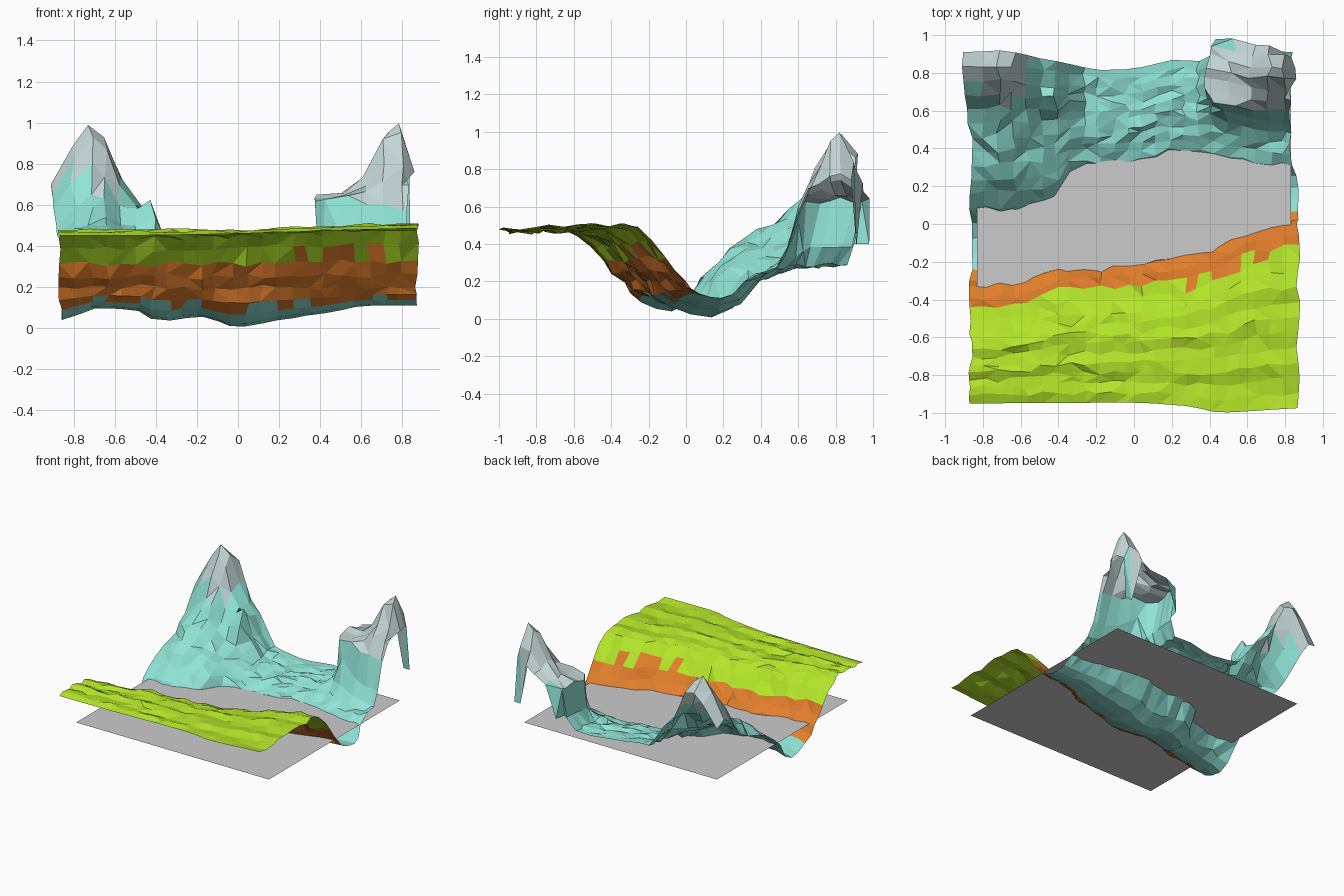
import bpy, bmesh, random
from math import exp, sin

if "Cube" in bpy.data.objects:
    bpy.data.objects.remove(bpy.data.objects["Cube"])
random.seed(4)

WATER = .2

def lerp(pts, v):
    """Piecewise linear profile lookup."""
    if v <= pts[0][0]:
        return pts[0][1]
    for (a, p), (b, q) in zip(pts, pts[1:]):
        if v <= b:
            return p + (q - p) * (v - a) / (b - a)
    return pts[-1][1]

def bump(x, y, cx, cy, r):
    return exp(-((x - cx) ** 2 + (y - cy) ** 2) / (r * r))

def material(name, rgb):
    m = bpy.data.materials.new(name)
    m.diffuse_color = (*rgb, 1)
    m.use_nodes = True
    m.node_tree.nodes["Principled BSDF"].inputs["Base Color"].default_value = m.diffuse_color
    return m

# Plan outlines: front edge, both shores, back edge, river bed depth
FRONT = [(-.86, -.95), (0, -.945), (.25, -.96), (.45, -1), (.86, -.975)]
SOUTH = [(-.86, -.33), (-.6, -.32), (-.4, -.23), (0, -.22), (.3, -.17), (.5, -.1), (.6, -.04), (.86, -.0)]
NORTH = [(-.86, .08), (-.6, .1), (-.45, .13), (-.38, .19), (-.31, .36), (-.2, .32), (0, .34),
         (.2, .4), (.4, .38), (.55, .34), (.86, .31)]
BACK = [(-.86, .91), (-.7, .92), (-.45, .87), (-.2, .815), (.0, .82), (.2, .87), (.38, .86),
        (.44, .97), (.52, 1.03), (.6, .95), (.86, .94)]
BED = [(-.86, .04), (-.7, .1), (-.5, .09), (-.38, .03), (-.2, .06), (0, .0), (.2, .04), (.4, .07), (.6, .11), (.86, .11)]
# Mountain profiles
LEFT_X = [(-.87, .55), (-.75, .97), (-.66, .97), (-.58, .66), (-.5, .45), (-.4, .3), (-.28, .05), (0, 0)]
LEFT_Y = [(.08, 0), (.2, .09), (.45, .22), (.6, .35), (.7, .53), (.8, .72), (.88, .72), (.93, .58)]
RIGHT_X = [(.4, 0), (.46, .34), (.6, .38), (.7, .43), (.87, .43)]
RIGHT_Y = [(.48, 0), (.55, .25), (.63, .95), (.8, 1), (1, .95)]

def north_height(x, y):
    z = lerp([(0, WATER), (.1, .25), (.2, .28), (.6, .29)], y - lerp(NORTH, x))
    z += lerp(LEFT_X, x) * lerp(LEFT_Y, y) + .2 * bump(x, y, -.42, .66, .08)
    z += lerp(RIGHT_X, x) * lerp(RIGHT_Y, y) + .33 * bump(x, y, .76, .81, .085)
    return z

# One column of terrain points running from the front edge to the back
def column(x, edge):
    f, s, n, b = (lerp(t, x) for t in (FRONT, SOUTH, NORTH, BACK))
    rise = lerp([(0, 0), (.86, .045)], x)
    pts = []
    crest = s - .25
    for i in range(9):
        u = i / 9
        hump = .01 * sin(i * 2.2 + x * 2) + lerp([(0, 0), (.5, .012), (1, 0)], u)
        pts.append((f + (crest - f) * u, .46 + rise * (.4 + .6 * u) + hump, 'g'))
    for t, z in ((-.25, .44), (-.18, .385), (-.11, .31), (-.06, .25), (0, .2)):
        pts.append((s + t, z + rise * -t * 4, 's'))
    bed = lerp(BED, x)
    for u, z in ((.08, .6), (.22, .3), (.42, .08), (.62, 0), (.82, .25)):
        pts.append((s + (n - s) * u, bed + (WATER - bed) * z, 'b'))
    for i in range(12):
        y = n + (b - n) * i / 11
        pts.append((y, north_height(x, y), 'n'))
    out = []
    last = len(pts) - 1
    for j, (y, z, kind) in enumerate(pts):
        px = x
        if kind == 'n':
            # overhanging pointed shelf, leaning rims
            px -= .16 * lerp([(.41, 0), (.46, 1), (.6, .3), (.7, 0)], x) \
                * lerp([(.52, 0), (.6, .3), (.76, 1), (1, .4)], y)
            px -= lerp([(.8, 0), (.87, .04)], x) * lerp([(.7, 1), (.8, .3), (.92, 1)], y)
            px -= lerp([(-.87, .04), (-.75, 0)], x) * lerp([(.5, 0), (.7, 1)], y)
            # hanging legs behind the right mountain
            if j == last and (.38 < x < .52 or x > .77):
                z, y = .40, y - .03
        if not edge:
            px += random.uniform(-.016, .016)
            if 0 < j < last:
                y += random.uniform(-.015, .015)
                if kind == 'g':
                    z += random.uniform(-.008, .008)
                elif kind != 'b' and j < last - 1:
                    z += random.uniform(-.016, .016)
        else:
            px += random.uniform(-.012, .012)
        out.append((px, y, max(z, 0)))
    return out

# Terrain sheet: grass terraces, clay bank, rocky bed and snowy mountains
COLS = 24
xs = [-.865 + 1.735 * i / (COLS - 1) for i in range(COLS)]
bm = bmesh.new()
grid = [[bm.verts.new(p) for p in column(x, i in (0, COLS - 1))] for i, x in enumerate(xs)]
for a, b in zip(grid, grid[1:]):
    for j in range(len(a) - 1):
        face = bm.faces.new((a[j], b[j], b[j + 1], a[j + 1]))
        c = face.calc_center_median()
        if j >= 15 or (j == 14 and random.random() < .4):
            face.material_index = 3 if c.z > (.7 if c.x < 0 else .62) else 2
        else:
            face.material_index = 1 if j >= (10 if random.random() < .2 else 11) else 0
bmesh.ops.triangulate(bm, faces=[f for f in bm.faces if random.random() < .6])
mesh = bpy.data.meshes.new("terrain")
bm.to_mesh(mesh)
bm.free()
for name, rgb in (("grass", (.45, .78, .022)), ("clay", (.76, .21, .025)),
                  ("rock", (.28, .77, .67)), ("snow", (.56, .68, .68))):
    mesh.materials.append(material(name, rgb))
bpy.context.collection.objects.link(bpy.data.objects.new("terrain", mesh))

# Flat water surface
bpy.ops.mesh.primitive_plane_add(size=1, location=(0, 0, WATER))
water = bpy.context.object
water.name = "water"
water.scale = (1.66, 1.61, 1)
